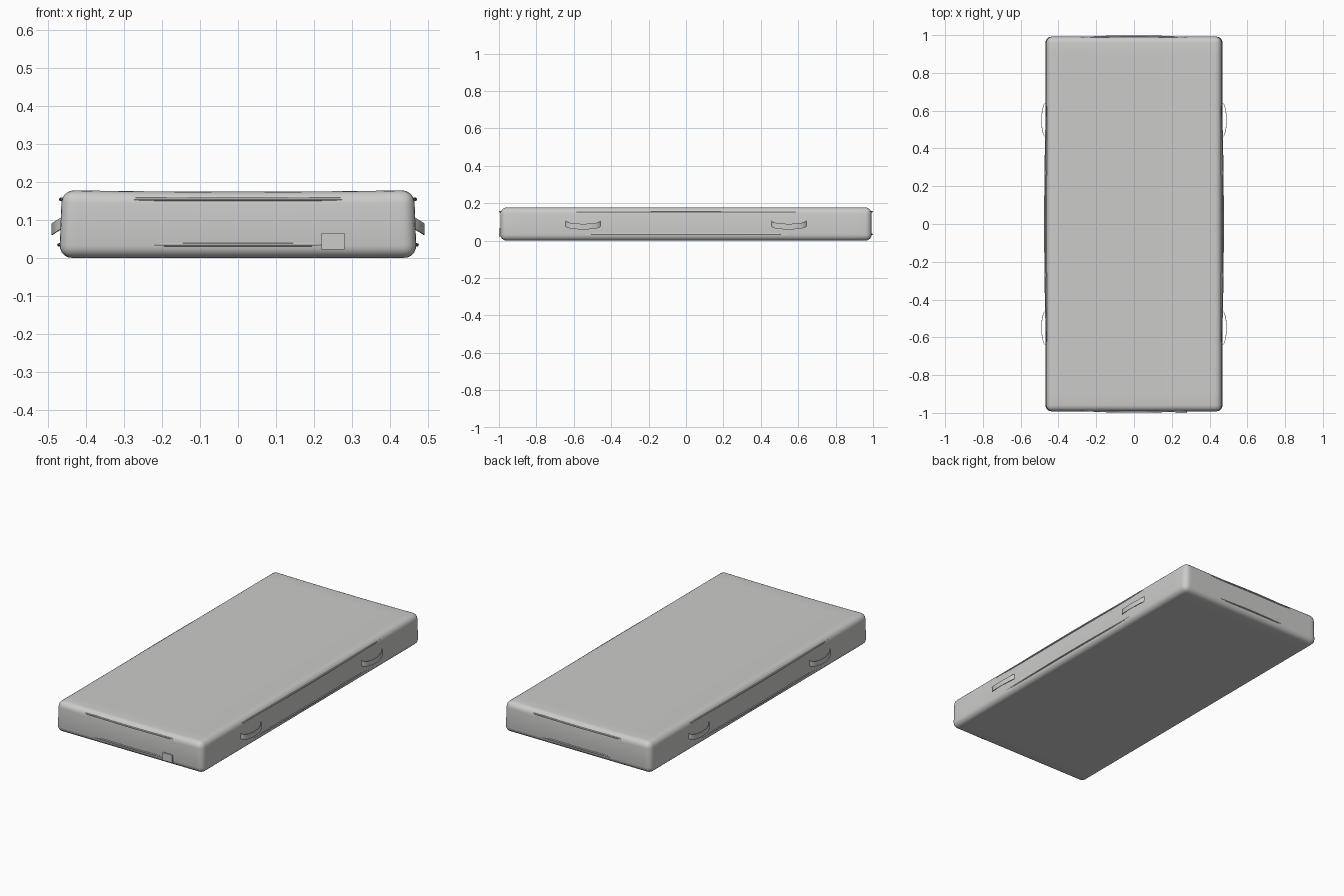
import bpy, bmesh, math
from mathutils import Vector

if "Cube" in bpy.data.objects:
    bpy.data.objects.remove(bpy.data.objects["Cube"])

HX, HY, H = 0.469, 0.992, 0.178

fabric = bpy.data.materials.new("grey fabric")
fabric.diffuse_color = (0.6, 0.6, 0.59, 1)
fabric.use_nodes = True
fabric.node_tree.nodes["Principled BSDF"].inputs["Base Color"].default_value = fabric.diffuse_color


def finish(name, bm):
    bmesh.ops.recalc_face_normals(bm, faces=bm.faces)
    me = bpy.data.meshes.new(name)
    bm.to_mesh(me)
    bm.free()
    me.materials.append(fabric)
    ob = bpy.data.objects.new(name, me)
    bpy.context.collection.objects.link(ob)
    bpy.ops.object.select_all(action='DESELECT')
    ob.select_set(True)
    bpy.context.view_layer.objects.active = ob
    bpy.ops.object.shade_smooth_by_angle(angle=math.radians(40))
    return ob


def sweep(name, path, sections):
    """Skin closed cross-sections (lists of offsets) along a path, capping the ends."""
    bm = bmesh.new()
    rings = [[bm.verts.new(Vector(p) + Vector(o)) for o in s] for p, s in zip(path, sections)]
    n = len(rings[0])
    for a, b in zip(rings, rings[1:]):
        for i in range(n):
            bm.faces.new((a[i], a[(i + 1) % n], b[(i + 1) % n], b[i]))
    bm.faces.new(rings[0])
    bm.faces.new(rings[-1])
    return finish(name, bm)


# Mattress body: rounded box, cut into a grid, with softly sagging top
bm = bmesh.new()
bmesh.ops.create_cube(bm, size=1)
for v in bm.verts:
    v.co = Vector((v.co.x * 2 * HX, v.co.y * 2 * HY, (v.co.z + 0.5) * H))
bmesh.ops.bevel(bm, geom=bm.edges[:], offset=0.033, segments=5, profile=0.5, affect='EDGES')
for axis, half in ((0, HX), (1, HY)):
    for k in range(-7, 8):
        co, no = Vector(), Vector()
        co[axis] = half * 0.9 * k / 7
        no[axis] = 1
        bmesh.ops.bisect_plane(bm, geom=bm.verts[:] + bm.edges[:] + bm.faces[:],
                               plane_co=co, plane_no=no)
for v in bm.verts:
    u, t = v.co.x / HX, v.co.z / H
    v.co.z -= 0.004 * t * max(0, 1 - u * u)
    v.co.x *= 1.002 - 0.014 * t
finish("mattress_body", bm)


# Piping: gently bowed cords that emerge from the middle of each side
def piping(name, side, along_y, z, reach, r=0.0045):
    path, secs = [], []
    half = (HX * (1.002 - 0.014 * z / H)) if along_y else HY
    for i in range(25):
        s = -1 + i / 12
        d = half - 0.006 + 0.0085 * (1 - s * s)
        path.append((side * d, s * reach, z) if along_y else (s * reach, side * d, z))
        ring = []
        for k in range(8):
            a = k * math.pi / 4
            c, e = r * math.cos(a), r * math.sin(a)
            ring.append((c, 0, e) if along_y else (0, c, e))
        secs.append(ring)
    sweep(name, path, secs)


for side, tag in ((-1, "a"), (1, "b")):
    for z, level, ry, rx in ((0.154, "upper", 0.64, 0.28), (0.034, "lower", 0.6, 0.25)):
        piping(f"{level}_side_piping_{tag}", side, True, z, ry)
        piping(f"{level}_end_piping_{tag}", side, False, z, rx)

# Carrying handles: thin drooping straps arched away from the sides
for side in (-1, 1):
    for y in (-0.55, 0.55):
        path, secs = [], []
        for i in range(17):
            s = -1 + i / 8
            arch = math.sqrt(max(0, 1 - s * s))
            path.append((side * (0.463 + 0.026 * arch), y + 0.095 * s, 0.093 - 0.017 * arch))
            secs.append([(-side * 0.001, 0, -0.016), (side * 0.002, 0, -0.016),
                         (side * 0.002, 0, 0.014), (-side * 0.001, 0, 0.014)])
        sweep("handle_strap", path, secs)

# Small blank tag on the front end
bm = bmesh.new()
bmesh.ops.create_cube(bm, size=1)
for v in bm.verts:
    v.co = Vector((0.25 + v.co.x * 0.06, -0.994 + v.co.y * 0.012, 0.0435 + v.co.z * 0.044))
finish("front_tag", bm)
